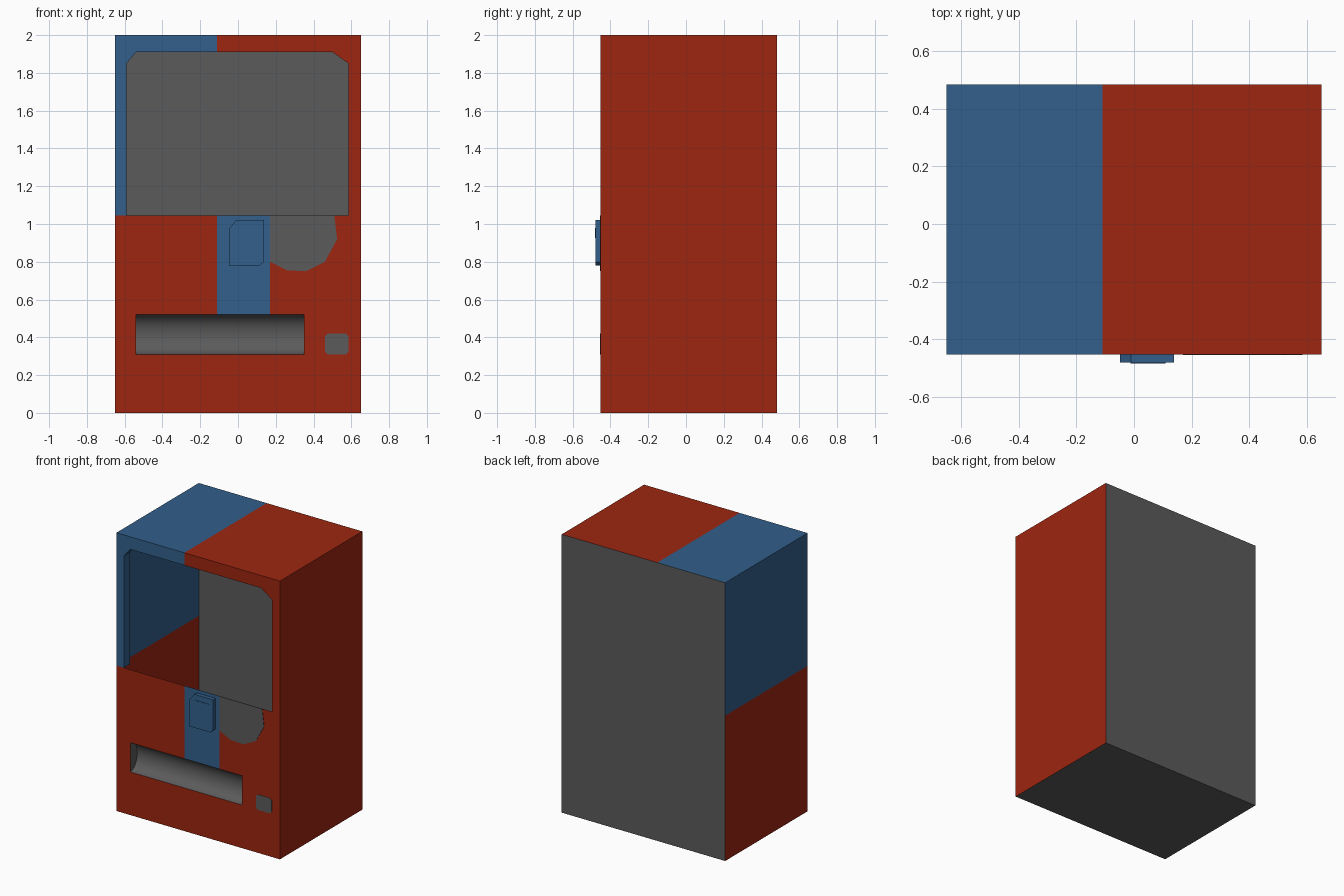
import bpy, bmesh, math
from mathutils import Vector

if "Cube" in bpy.data.objects:
    bpy.data.objects.remove(bpy.data.objects["Cube"], do_unlink=True)

HALF_W, FRONT, BACK, TOP = 0.65, -0.452, 0.483, 2.0
SPLIT_X, SPLIT_Z = -0.11, 1.045          # where red meets blue
WIN_L, WIN_R, WIN_T = -0.59, 0.585, 1.91  # window opening
TRAY_L, TRAY_R, TRAY_B, TRAY_T = -0.54, 0.35, 0.31, 0.52
STRIP_R = 0.17


def material(name, rgb):
    m = bpy.data.materials.new(name)
    m.use_nodes = True
    m.diffuse_color = (*rgb, 1)
    m.node_tree.nodes["Principled BSDF"].inputs["Base Color"].default_value = (*rgb, 1)
    return m


red = material("red paint", (0.34, 0.019, 0.005))
blue = material("blue paint", (0.032, 0.115, 0.26))
gray = material("dark gray", (0.105, 0.105, 0.105))


def finish(bm, name, *mats):
    me = bpy.data.meshes.new(name)
    bm.to_mesh(me)
    bm.free()
    for m in mats:
        me.materials.append(m)
    ob = bpy.data.objects.new(name, me)
    bpy.context.collection.objects.link(ob)
    return ob


def plate(name, outline, y_back, thickness, mat):
    """Flat prism from an (x, z) outline, standing out toward the front."""
    bm = bmesh.new()
    face = bm.faces.new([bm.verts.new((x, y_back, z)) for x, z in outline])
    out = bmesh.ops.extrude_face_region(bm, geom=[face])
    verts = [v for v in out["geom"] if isinstance(v, bmesh.types.BMVert)]
    bmesh.ops.translate(bm, verts=verts, vec=(0, -thickness, 0))
    bmesh.ops.recalc_face_normals(bm, faces=bm.faces)
    return finish(bm, name, mat)


def cut(bm, point, normal, keep):
    """Slice only the faces chosen by keep(face, centre)."""
    bm.normal_update()
    faces = [f for f in bm.faces if keep(f, f.calc_center_median())]
    geom = set(faces)
    for f in faces:
        geom.update(f.edges, f.verts)
    bmesh.ops.bisect_plane(bm, geom=list(geom), dist=1e-5, plane_co=point, plane_no=normal)


def is_front(f):
    return f.normal.y < -0.9


def in_window(c):
    return WIN_L < c.x < WIN_R and SPLIT_Z < c.z < WIN_T


# Cabinet: thin box with window and tray openings in the front
bm = bmesh.new()
bmesh.ops.create_cube(bm, size=1)
for v in bm.verts:
    v.co = Vector((v.co.x * 2 * HALF_W, BACK if v.co.y > 0 else FRONT, (v.co.z + 0.5) * TOP))
X, Z = (1, 0, 0), (0, 0, 1)
cut(bm, (SPLIT_X, 0, 0), X, lambda f, c: True)
cut(bm, (0, 0, SPLIT_Z), Z, lambda f, c: True)
for x in (WIN_L, WIN_R):
    cut(bm, (x, 0, 0), X, lambda f, c: is_front(f) and c.z > SPLIT_Z)
cut(bm, (0, 0, WIN_T), Z, lambda f, c: is_front(f) and c.z > SPLIT_Z)
for point, normal in (((WIN_L, 0, 1.85), (0.06, 0, -0.05)), ((WIN_R, 0, 1.85), (0.06, 0, 0.085))):
    cut(bm, point, normal, lambda f, c: is_front(f) and in_window(c) and c.x * point[0] > 0)
for z in (TRAY_T, TRAY_B):
    cut(bm, (0, 0, z), Z, lambda f, c: is_front(f) and c.z < SPLIT_Z)
cut(bm, (STRIP_R, 0, 0), X, lambda f, c: is_front(f) and TRAY_T < c.z < SPLIT_Z)
for x in (TRAY_L, TRAY_R):
    cut(bm, (x, 0, 0), X, lambda f, c: is_front(f) and TRAY_B < c.z < TRAY_T)

holes = []
bm.normal_update()
for f in bm.faces:
    c = f.calc_center_median()
    window = in_window(c) and -0.54 < c.x < 0.5
    tray = TRAY_B < c.z < TRAY_T and TRAY_L < c.x < TRAY_R
    if is_front(f) and (window or tray):
        holes.append(f)
bmesh.ops.delete(bm, geom=holes, context='FACES')

# Window returns: rim turned inward at the sides and top
rim = [e for e in bm.edges if e.is_boundary and sum(v.co.z for v in e.verts) > 2 * SPLIT_Z + 0.01]
out = bmesh.ops.extrude_edge_only(bm, edges=rim)
bmesh.ops.translate(bm, vec=(0, 0.07, 0),
                    verts=[g for g in out["geom"] if isinstance(g, bmesh.types.BMVert)])

# Paint: gray back and base, blue upper corner and centre strip, red elsewhere
bm.normal_update()
for f in bm.faces:
    c = f.calc_center_median()
    strip = is_front(f) and TRAY_T < c.z < SPLIT_Z and SPLIT_X < c.x < STRIP_R
    if c.y > BACK - 0.01 or c.z < 0.01:
        f.material_index = 2
    elif strip or (c.z > SPLIT_Z and c.x < SPLIT_X):
        f.material_index = 1
finish(bm, "cabinet", red, blue, gray)

# Delivery tray: shallow curved scoop with closed ends
bm = bmesh.new()
STEPS, DEPTH = 10, 0.08
mid, radius = (TRAY_T + TRAY_B) / 2, (TRAY_T - TRAY_B) / 2
rows = []
for x in (TRAY_L, TRAY_R):
    angles = [math.pi * i / STEPS for i in range(STEPS + 1)]
    rows.append([bm.verts.new((x, FRONT + DEPTH * math.sin(a), mid + radius * math.cos(a)))
                 for a in angles])
left, right = rows
for i in range(STEPS):
    f = bm.faces.new((left[i], left[i + 1], right[i + 1], right[i]))
    f.smooth = True
bm.faces.new(left)
bm.faces.new(right[::-1])
bmesh.ops.recalc_face_normals(bm, faces=bm.faces)
bmesh.ops.reverse_faces(bm, faces=bm.faces)
bm.normal_update()
if bm.faces[:][STEPS // 2].normal.y > 0:
    bmesh.ops.reverse_faces(bm, faces=bm.faces)
finish(bm, "delivery_tray", gray)

# Flush gray panels on the front
plate("selection_panel", [(STRIP_R, SPLIT_Z), (0.51, SPLIT_Z), (0.525, 0.92), (0.46, 0.80),
                          (0.36, 0.75), (0.26, 0.755), (STRIP_R, 0.80)], FRONT, 0.003, gray)
plate("coin_return", [(0.475, 0.42), (0.57, 0.42), (0.585, 0.405), (0.585, 0.325),
                      (0.57, 0.31), (0.475, 0.31), (0.46, 0.325), (0.46, 0.405)],
      FRONT, 0.003, gray)

# Payment box with its slot plate
plate("payment_box", [(-0.048, 0.975), (-0.01, 1.02), (0.138, 1.02), (0.138, 0.80),
                      (0.115, 0.78), (-0.048, 0.78)], FRONT, 0.028, blue)
plate("payment_slot", [(-0.012, 0.98), (0.11, 0.98), (0.11, 0.925), (-0.012, 0.925)],
      FRONT - 0.028, 0.003, blue)
